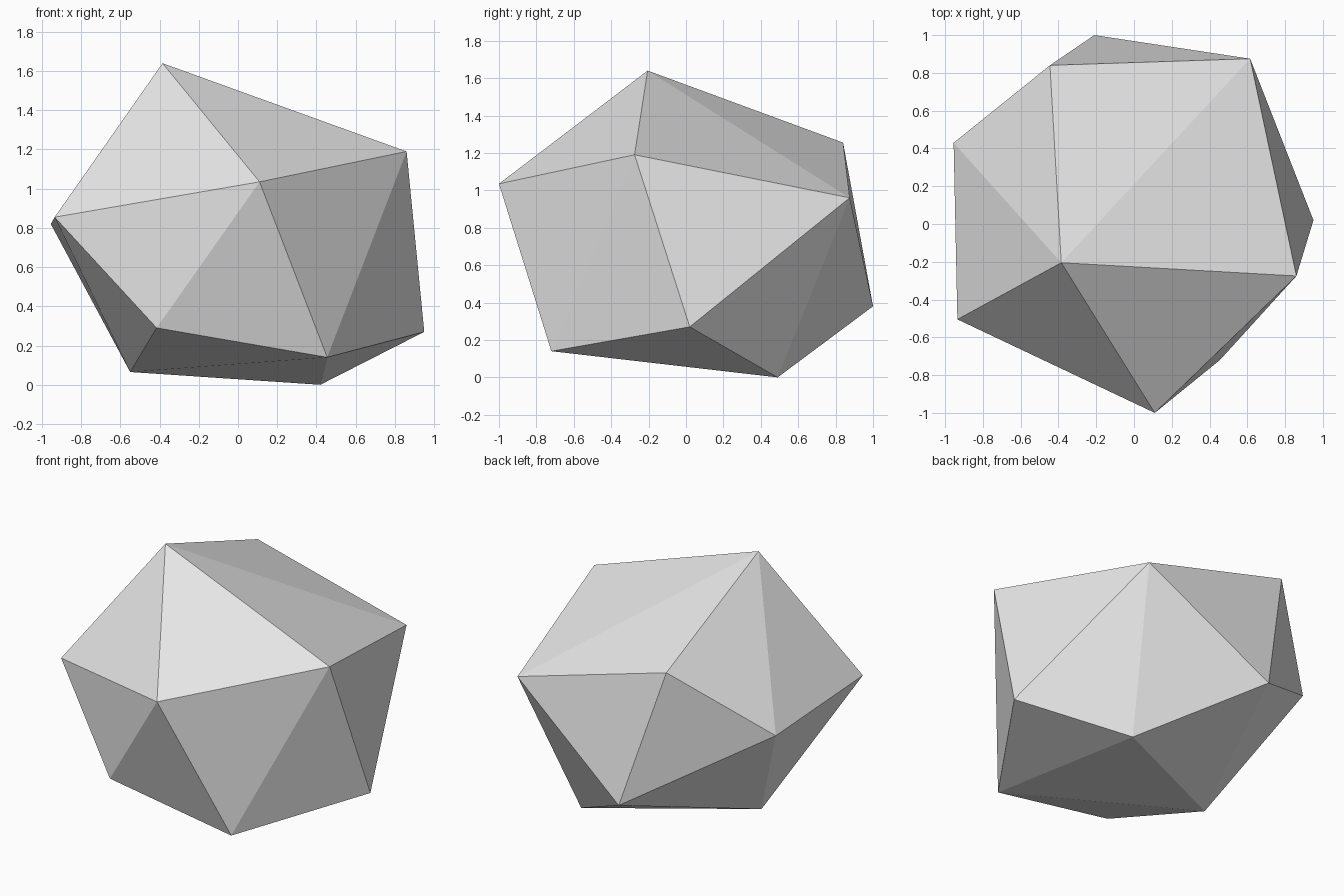
import bpy
import bmesh

# Remove the default object
default = bpy.data.objects.get("Cube")
if default:
    bpy.data.objects.remove(default, do_unlink=True)


def make_material(name, colour):
    material = bpy.data.materials.new(name)
    material.use_nodes = True
    material.diffuse_color = colour
    material.node_tree.nodes["Principled BSDF"].inputs["Base Color"].default_value = colour
    return material


def make_faceted_stone(name, corners, material):
    """Wrap flat facets around a handful of corner points."""
    bm = bmesh.new()
    for corner in corners:
        bm.verts.new(corner)
    bmesh.ops.convex_hull(bm, input=bm.verts[:])
    bmesh.ops.recalc_face_normals(bm, faces=bm.faces[:])
    for face in bm.faces:
        face.smooth = False
    mesh = bpy.data.meshes.new(name)
    bm.to_mesh(mesh)
    bm.free()
    mesh.materials.append(material)
    stone = bpy.data.objects.new(name, mesh)
    bpy.context.scene.collection.objects.link(stone)
    return stone


# Corners of the stone, by height
peak = [(-.385, -.205, 1.64)]
shoulder = [(.86, -.275, 1.19), (.11, -1, 1.035), (-.445, .84, 1.255), (.615, .875, .96)]
left_rim = [(-.935, -.505, .855), (-.955, .43, .82)]
lower_rim = [(-.415, -.74, .29), (.455, -.72, .14), (.95, .02, .27), (-.21, 1, .38)]
base = [(-.55, 0, .065), (.42, .49, 0)]

stone_grey = make_material("stone grey", (.8, .8, .8, 1))
make_faceted_stone("boulder", peak + shoulder + left_rim + lower_rim + base, stone_grey)
